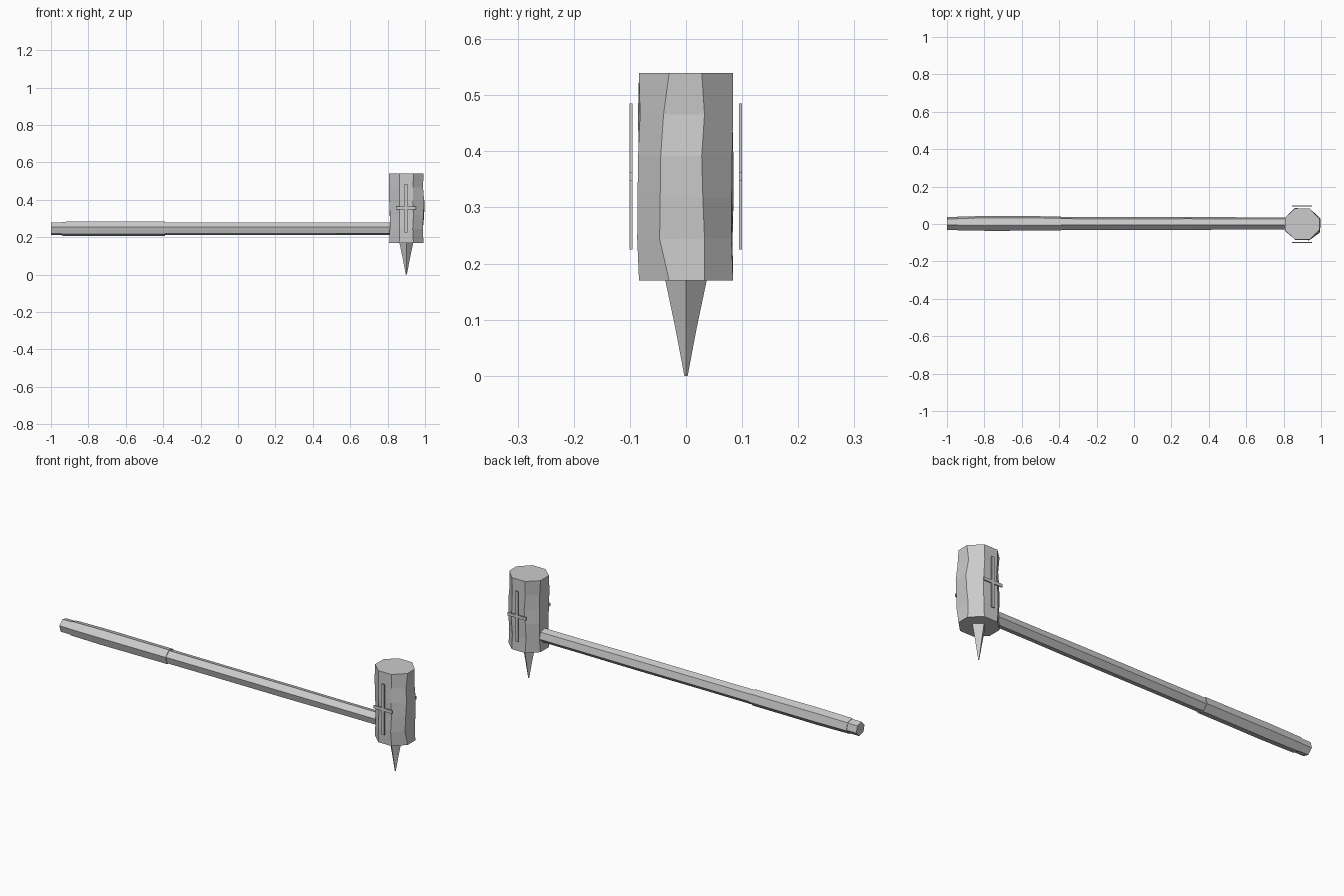
import bpy, bmesh, math, random
from mathutils import Vector

if "Cube" in bpy.data.objects:
    bpy.data.objects.remove(bpy.data.objects["Cube"])

random.seed(4)
steel = bpy.data.materials.new("plain_grey")
steel.diffuse_color = (0.6, 0.6, 0.6, 1)
steel.use_nodes = True
steel.node_tree.nodes["Principled BSDF"].inputs["Base Color"].default_value = steel.diffuse_color


def finish(name, bm):
    bmesh.ops.recalc_face_normals(bm, faces=bm.faces)
    mesh = bpy.data.meshes.new(name)
    bm.to_mesh(mesh)
    bm.free()
    mesh.materials.append(steel)
    ob = bpy.data.objects.new(name, mesh)
    bpy.context.collection.objects.link(ob)
    return ob


def loft(name, rings):
    """Skin a list of equal-length point rings and cap both ends."""
    bm = bmesh.new()
    vs = [[bm.verts.new(p) for p in ring] for ring in rings]
    n = len(vs[0])
    for a, b in zip(vs, vs[1:]):
        for i in range(n):
            j = (i + 1) % n
            bm.faces.new((a[i], a[j], b[j], b[i]))
    bm.faces.new(vs[0])
    bm.faces.new(vs[-1])
    return finish(name, bm)


def ring_x(x, r, sides=6, turn=45, cy=0.003, cz=0.245):
    return [Vector((x, cy + r * math.cos(math.radians(turn + 360 * i / sides)),
                    cz + r * math.sin(math.radians(turn + 360 * i / sides))))
            for i in range(sides)]


def ring_z(z, r, sides, turn, cx=0.9):
    return [Vector((cx + r * math.cos(math.radians(turn + 360 * i / sides)),
                    r * math.sin(math.radians(turn + 360 * i / sides)), z))
            for i in range(sides)]


# Six-sided shaft and the slightly thicker grip wrapped round it
loft("shaft", [ring_x(x, r) for x, r in
               [(-1, .035), (-.6, .036), (-.1, .035), (.3, .0355), (.6, .034), (.86, .034)]])
loft("grip", [ring_x(x, r) for x, r in
              [(-.945, .0385), (-.76, .041), (-.58, .04), (-.39, .0395)]])

# Eight-sided hammer head with rough-hewn corners
rings = []
for k in range(6):
    ring = ring_z(.17 + .074 * k, .0935, 8, 22.5)
    for i, p in enumerate(ring):
        p.x = .9 + (p.x - .9) * 1.06
        p.y *= .97
        if 0 < k < 5:
            p.x += random.uniform(-.006, .006)
            p.y += random.uniform(-.004, .004)
    ring[7].y = (-.030, -.047, -.046, -.045, -.040, -.030)[k]
    ring[0].y = (.033, .033, .030, .028, .033, .028)[k]
    rings.append(ring)
loft("hammer_head", rings)

# Four-sided spike under the head
loft("spike", [ring_z(z, r, 4, 0) for z, r in [(.18, .039), (.085, .019), (0, .003)]])

# Thin crossed bars on the front and back of the head
for side, label, y in ((-1, "front", -.098), (1, "back", .097)):
    for part, sx, sz, z in (("upright", .016, .26, .355), ("crossbar", .106, .016, .355)):
        bm = bmesh.new()
        bmesh.ops.create_cube(bm, size=1)
        bmesh.ops.scale(bm, vec=(sx, .005, sz), verts=bm.verts)
        bmesh.ops.translate(bm, vec=(.899, y, z), verts=bm.verts)
        finish(f"{label}_{part}", bm)
